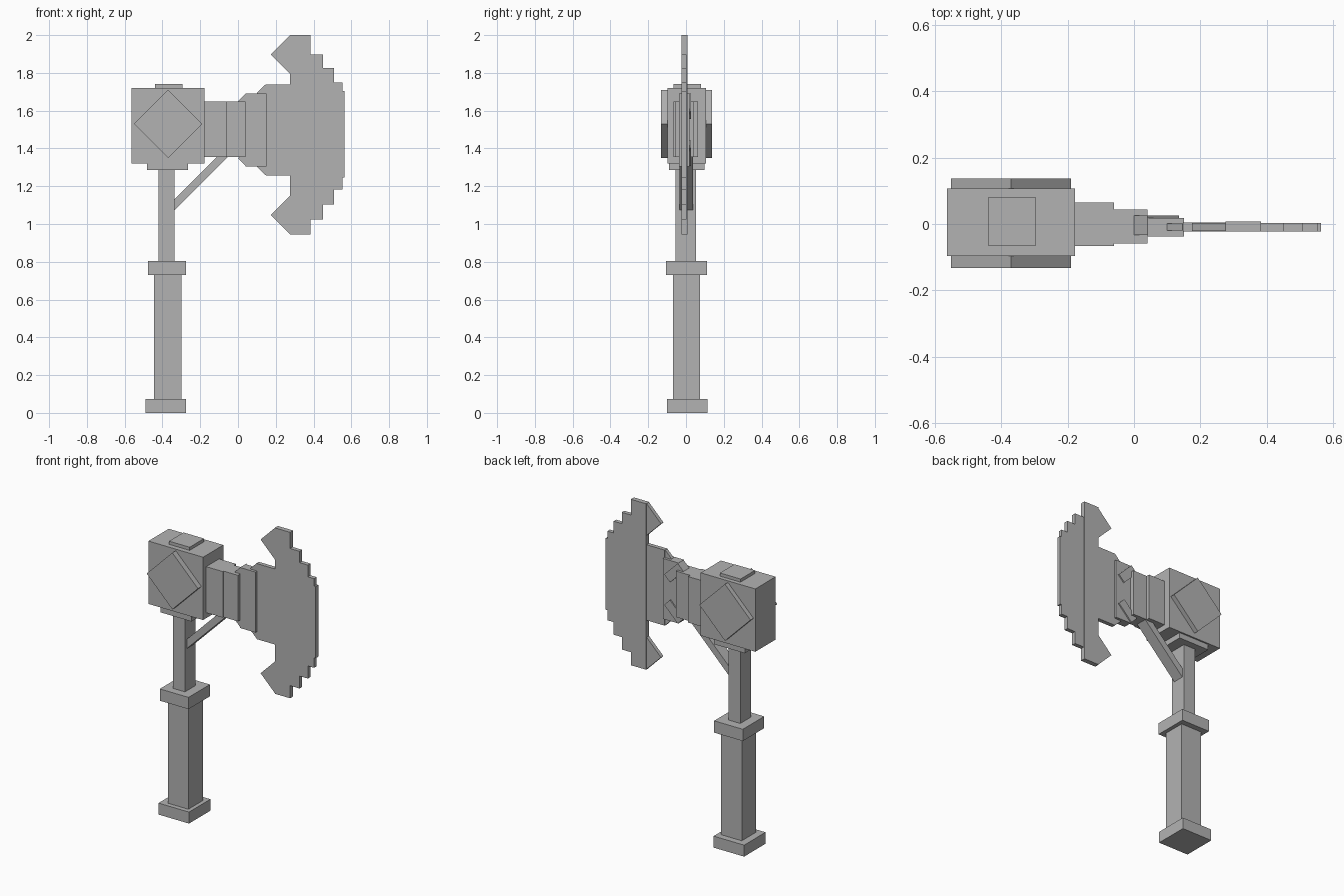
import bpy
import bmesh
from math import radians
from mathutils import Matrix, Vector

if "Cube" in bpy.data.objects:
    bpy.data.objects.remove(bpy.data.objects["Cube"])

GREY = (0.45, 0.45, 0.45, 1)
grey = bpy.data.materials.new("plain grey")
grey.use_nodes = True
grey.diffuse_color = GREY
grey.node_tree.nodes["Principled BSDF"].inputs["Base Color"].default_value = GREY


def finish(name, bm):
    mesh = bpy.data.meshes.new(name)
    bm.to_mesh(mesh)
    bm.free()
    mesh.materials.append(grey)
    obj = bpy.data.objects.new(name, mesh)
    bpy.context.collection.objects.link(obj)
    return obj


def tilted(name, centre, length, width, y, angle=45):
    """Box in the xz plane, turned by angle, spanning y[0]..y[1]."""
    bm = bmesh.new()
    middle = Vector((centre[0], (y[0] + y[1]) / 2, centre[1]))
    matrix = (Matrix.Translation(middle) @ Matrix.Rotation(radians(-angle), 4, "Y")
              @ Matrix.Diagonal((length, y[1] - y[0], width, 1)))
    bmesh.ops.create_cube(bm, size=1, matrix=matrix)
    return finish(name, bm)


def box(name, x, y, z):
    return tilted(name, (sum(x) / 2, sum(z) / 2), x[1] - x[0], z[1] - z[0], y, 0)


# Handle
box("pommel", (-0.49, -0.275), (-0.10, 0.115), (0, 0.073))
box("grip", (-0.445, -0.30), (-0.07, 0.074), (0.073, 0.73))
box("collar", (-0.477, -0.275), (-0.105, 0.11), (0.73, 0.805))
box("shaft", (-0.42, -0.335), (-0.055, 0.053), (0.805, 1.29))

# Hammer block with caps and diamond side plates
box("block_base", (-0.482, -0.265), (-0.09, 0.097), (1.285, 1.32))
box("hammer_block", (-0.563, -0.178), (-0.097, 0.107), (1.32, 1.72))
box("block_cap", (-0.44, -0.295), (-0.065, 0.08), (1.72, 1.74))
tilted("side_diamond", (-0.37, 1.53), 0.255, 0.255, (-0.132, 0.137))

# Neck and the brace beneath it
box("neck_inner", (-0.178, -0.06), (-0.066, 0.064), (1.355, 1.648))
box("neck_outer", (-0.06, 0.04), (-0.058, 0.043), (1.355, 1.648))
tilted("brace", (-0.21, 1.228), 0.42, 0.042, (-0.035, 0.038))

# Blade sockets with slanted corner pieces, mirrored about the blade centre
MID = 1.4985
box("socket_inner", (0.04, 0.15), (-0.037, 0.018), (1.305, 1.69))
box("socket_outer", (0.147, 0.275), (-0.022, 0.004), (1.257, 1.738))
for side, sign in (("upper", 1), ("lower", -1)):
    tilted(side + "_inner_corner", (0.0675, MID + sign * 0.124),
           0.134, 0.057, (-0.033, 0.026), -45 * sign)
    tilted(side + "_outer_corner", (0.170, MID + sign * 0.170),
           0.134, 0.064, (-0.020, 0.002), -45 * sign)

# Stepped blade
steps = [(0.275, 0.383, 0.944, 2.0), (0.383, 0.45, 1.024, 1.897),
         (0.45, 0.508, 1.103, 1.825), (0.508, 0.552, 1.183, 1.75),
         (0.552, 0.563, 1.247, 1.703)]
for i, (x0, x1, z0, z1) in enumerate(steps):
    back = 0.008 if i == 0 else 0.003
    box(f"blade_step_{i + 1}", (x0, x1), (-0.023, back), (z0, z1))

# Hooked blade tips
for side, z in (("upper", 1.898), ("lower", 1.047)):
    tilted(side + "_hook", (0.275, z), 0.143, 0.143, (-0.021, 0.003))
